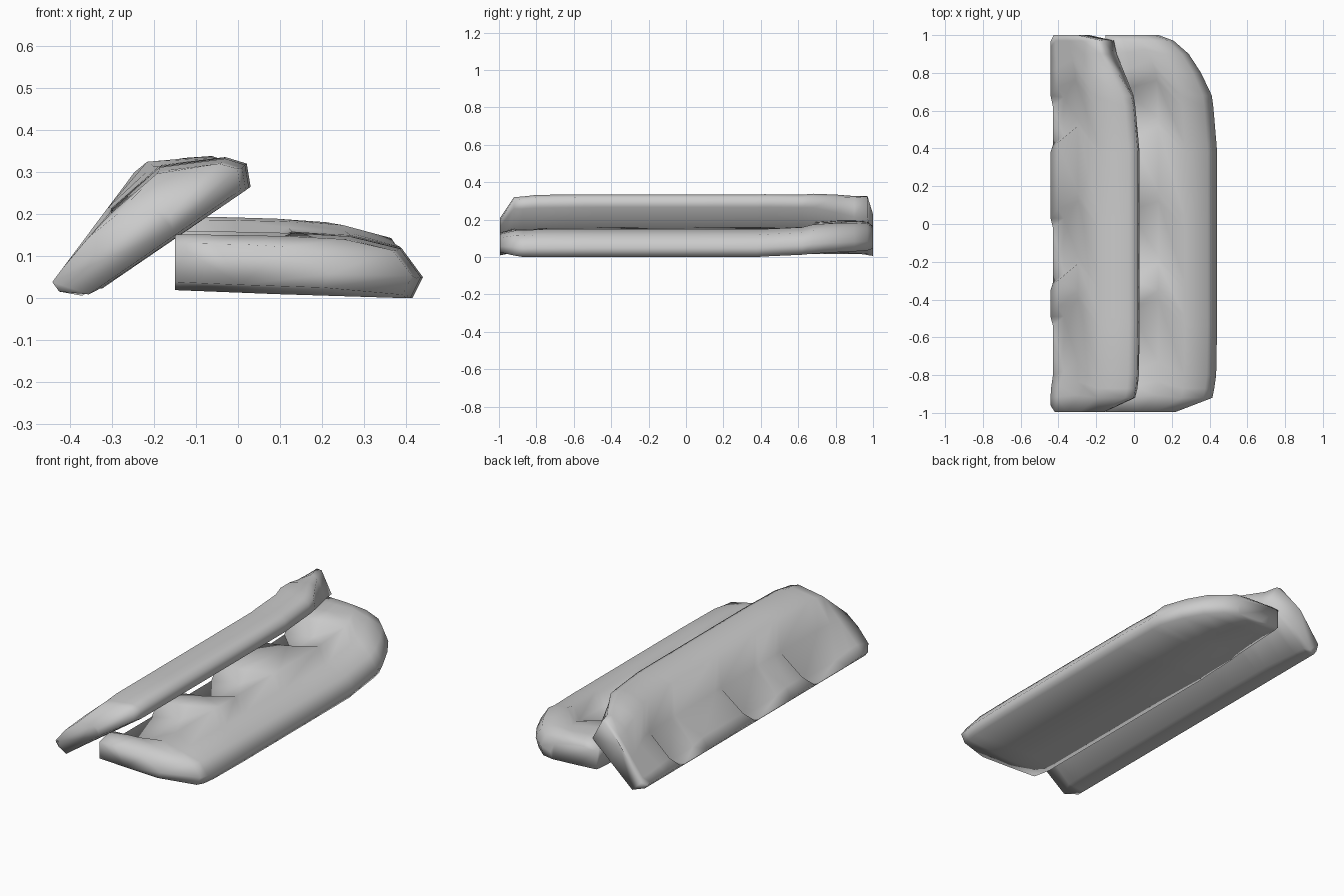
import bpy, bmesh
from math import sin, cos, radians

if "Cube" in bpy.data.objects:
    bpy.data.objects.remove(bpy.data.objects["Cube"])

# Stations along the length: y, right extent, bottom lift, thickness factor, hollow amount
STATIONS = [
    (-0.995, 0.22, 0.025, 0.66, 0), (-0.92, 0.415, 0.008, 0.9, 0), (-0.87, 0.425, 0, 0.96, 0.2),
    (-0.80, 0.435, 0, 1, 1), (-0.54, 0.44, 0, 1, 1), (-0.49, 0.44, 0, 1, 0),
    (-0.35, 0.44, 0, 1, 0), (-0.31, 0.44, 0, 1, 1), (-0.02, 0.44, 0, 1, 1),
    (0.03, 0.44, 0, 1, 0), (0.38, 0.44, 0, 1, 0), (0.42, 0.437, 0.003, 1, 1),
    (0.62, 0.42, 0.012, 1, 1), (0.68, 0.412, 0.018, 1.06, 0), (0.80, 0.355, 0.025, 1.06, 0),
    (0.90, 0.29, 0.03, 1.03, 0), (0.97, 0.21, 0.035, 0.97, 0), (1.0, 0.13, 0.045, 0.75, 0)]

# Cross-sections: bottom left, bottom middle, outer edge, top, hollow lip, left edge
FLAT = [(-0.15, 0.02), (0.1, 0.01), (0.415, 0), (0.44, 0.05), (0.39, 0.118),
        (0.27, 0.147), (0.13, 0.155), (0.0, 0.158), (-0.15, 0.16)]
LEANING = [(-0.1, 0.066), (-0.01, 0.012), (0.415, 0), (0.44, 0.05), (0.41, 0.09),
           (0.27, 0.165), (0.12, 0.15), (-0.04, 0.112), (-0.1, 0.094)]
SKEW = [0, 0, 0, 0, 0, 0, 0.14, 0.05, 0]
RAISE = {3: 0.08, 4: 0.06, 5: 0.02}


def make_half(name, profile, dips, place, wedge):
    bm = bmesh.new()
    xl = profile[0][0]
    rings = []
    for y, xr, lift, thick, hollow in STATIONS:
        fade = max(0, min(1, (0.95 - abs(y)) / 0.3))
        rear = max(0, min(1, (y - 0.68) / 0.27)) if wedge else 0
        if wedge and 0.75 < y < 0.99:
            xr = max(xr, 0.37 - 0.08 * rear)
        ring = []
        for i, (x, z) in enumerate(profile):
            f = (x - xl) / (0.44 - xl)
            px = xl + f * (xr - xl)
            w = min(1, f * 2) if wedge else 1
            pz = z * (1 + (thick - 1) * w) + lift * w + rear * RAISE.get(i, 0)
            py = y
            if wedge:
                # The wedge keeps a straight sloping top and a shorter thin edge
                if i > 3:
                    pz = min(pz, 0.094 + (px - xl) * 0.31)
                if i in (0, 8) and abs(y) > 0.95:
                    py *= 0.965
            pz -= hollow * dips.get(i, 0)
            ring.append(bm.verts.new(place(px, py + SKEW[i] * fade, pz)))
        rings.append(ring)
    n = len(profile)
    for a, b in zip(rings, rings[1:]):
        for i in range(n):
            j = (i + 1) % n
            bm.faces.new((a[i], a[j], b[j], b[i]))
    bm.faces.new(rings[0])
    bm.faces.new(rings[-1])
    bmesh.ops.recalc_face_normals(bm, faces=bm.faces)
    me = bpy.data.meshes.new(name)
    bm.to_mesh(me)
    bm.free()
    ob = bpy.data.objects.new(name, me)
    bpy.context.collection.objects.link(ob)
    bpy.context.view_layer.objects.active = ob
    ob.select_set(True)
    bpy.ops.object.shade_smooth_by_angle(angle=radians(100))
    ob.select_set(False)


def lean(x, y, z, a=radians(36)):
    dx = x - 0.415
    return (0.03 + dx * cos(a) - z * sin(a), y, 0.265 + dx * sin(a) + z * cos(a))


# Piece lying flat
make_half("flat_piece", FLAT, {7: 0.055, 8: 0.065}, lambda x, y, z: (x, y, z), False)
# Piece leaning on it
make_half("leaning_piece", LEANING, {7: 0.055, 8: 0.022}, lean, True)
